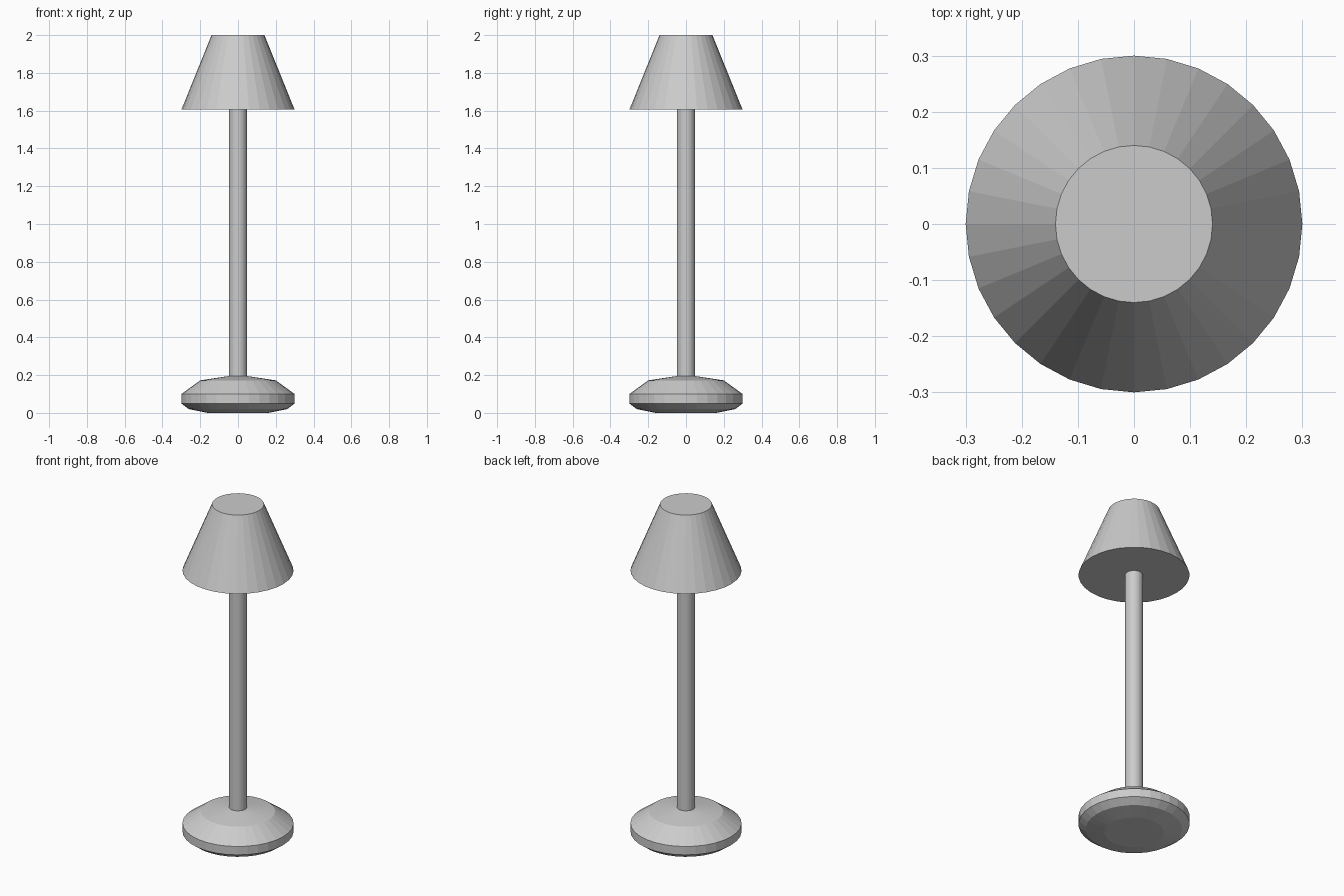
import bpy
import bmesh
from math import radians

cube = bpy.data.objects.get("Cube")
if cube:
    bpy.data.objects.remove(cube, do_unlink=True)

SIDES = 32

# One plain grey for the whole lamp
grey = bpy.data.materials.new("light_grey")
grey.use_nodes = True
colour = (0.6, 0.6, 0.6, 1)
grey.diffuse_color = colour
grey.node_tree.nodes["Principled BSDF"].inputs["Base Color"].default_value = colour


def lathe(name, profile):
    """Revolve a bottom-to-top (radius, height) profile and cap both ends."""
    bm = bmesh.new()
    verts = [bm.verts.new((r, 0, z)) for r, z in profile]
    edges = [bm.edges.new(pair) for pair in zip(verts, verts[1:])]
    bmesh.ops.spin(bm, geom=verts + edges, axis=(0, 0, 1), cent=(0, 0, 0),
                   angle=radians(360), steps=SIDES, use_merge=True)
    bmesh.ops.remove_doubles(bm, verts=bm.verts, dist=0.0001)
    bmesh.ops.holes_fill(bm, edges=[e for e in bm.edges if e.is_boundary])
    bmesh.ops.recalc_face_normals(bm, faces=bm.faces)
    mesh = bpy.data.meshes.new(name)
    bm.to_mesh(mesh)
    bm.free()
    mesh.materials.append(grey)
    obj = bpy.data.objects.new(name, mesh)
    bpy.context.collection.objects.link(obj)
    return obj


# Rounded foot, slim pole and closed tapered shade
lathe("base", [(0.16, 0), (0.26, 0.02), (0.3, 0.05), (0.3, 0.1),
               (0.2, 0.172), (0.05, 0.195)])
lathe("pole", [(0.048, 0.18), (0.048, 1.61)])
lathe("shade", [(0.3, 1.605), (0.14, 2)])
